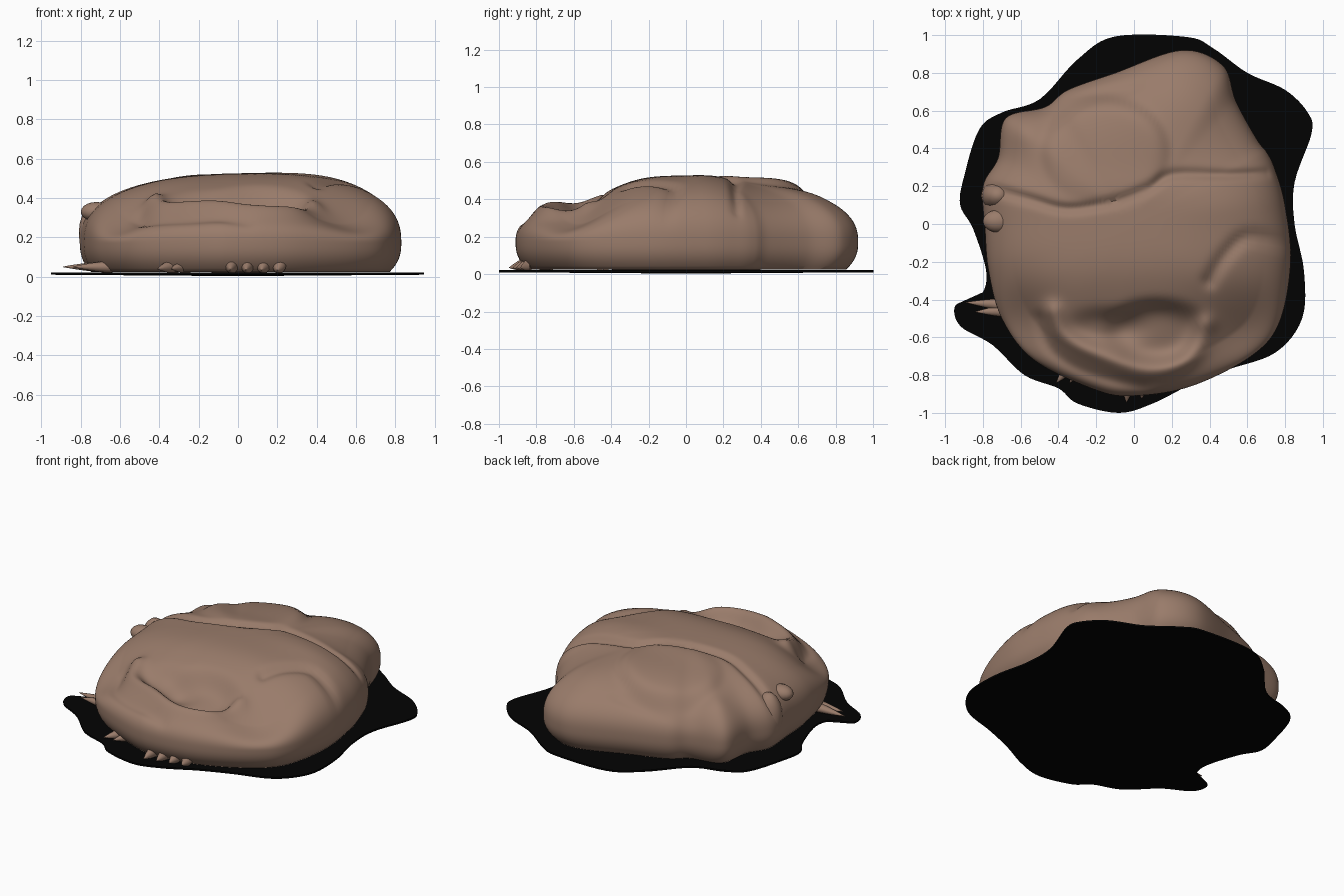
import bpy, bmesh, math
from mathutils import Vector

if "Cube" in bpy.data.objects:
    bpy.data.objects.remove(bpy.data.objects["Cube"])


def material(name, rgb):
    m = bpy.data.materials.new(name)
    m.diffuse_color = (*rgb, 1)
    m.use_nodes = True
    m.node_tree.nodes["Principled BSDF"].inputs["Base Color"].default_value = m.diffuse_color
    return m


BROWN = material("brown hide", (0.32, 0.20, 0.145))
BLACK = material("black mat", (0.0008, 0.0008, 0.0008))


def spline(pts, n, closed=True):
    """Smooth curve through 2D points, n samples per span."""
    out, k = [], len(pts)
    P = [Vector(p) for p in pts]
    for i in range(k if closed else k - 1):
        a, b, c, d = (P[(i + j - 1) % k] if closed else P[max(0, min(k - 1, i + j - 1))] for j in range(4))
        for s in range(n):
            t = s / n
            out.append(0.5 * (2 * b + (c - a) * t + (2 * a - 5 * b + 4 * c - d) * t * t
                              + (3 * b - a - 3 * c + d) * t ** 3))
    return out if closed else out + [P[-1]]


def rings_object(name, rings, top, bottom, mat):
    """Loft closed rings and cap both ends with fans."""
    bm = bmesh.new()
    vs = [[bm.verts.new(p) for p in r] for r in rings]
    n = len(vs[0])
    for r0, r1 in zip(vs, vs[1:]):
        for i in range(n):
            j = (i + 1) % n
            bm.faces.new((r0[i], r1[i], r1[j], r0[j]))
    for ring, tip in ((vs[0], top), (vs[-1], bottom)):
        c = bm.verts.new(tip)
        for i in range(n):
            bm.faces.new((ring[i], ring[(i + 1) % n], c))
    bmesh.ops.recalc_face_normals(bm, faces=bm.faces)
    me = bpy.data.meshes.new(name)
    bm.to_mesh(me)
    bm.free()
    me.materials.append(mat)
    ob = bpy.data.objects.new(name, me)
    bpy.context.collection.objects.link(ob)
    bpy.ops.object.select_all(action='DESELECT')
    ob.select_set(True)
    bpy.context.view_layer.objects.active = ob
    bpy.ops.object.shade_smooth_by_angle(angle=math.radians(50))
    return ob


# ---- Relief on the body's top: round bumps and long folds
def bump(x, y, cx, cy, rx, ry, amp, p=2):
    d = math.hypot((x - cx) / rx, (y - cy) / ry)
    return amp * math.exp(-d ** p)


def fold(x, y, pts, w, amp):
    q, best = Vector((x, y)), 9
    for a, b in zip(pts, pts[1:]):
        ab = b - a
        t = max(0, min(1, (q - a).dot(ab) / ab.length_squared))
        best = min(best, (q - a - t * ab).length)
    return amp * math.exp(-(best / w) ** 2)


def path(*pts):
    return spline(pts, 4, closed=False)


LONG_CREASE = path((-.8, .2), (-.55, .13), (-.35, .08), (-.1, .12), (.08, .19), (.2, .26), (.5, .26), (.7, .27))
SHOULDER = path((.4, -.3), (.48, -.17), (.6, -.07), (.8, -.1))
CURL = path((-.43, -.47), (-.37, -.59), (-.2, -.69), (.08, -.78), (.28, -.72), (.37, -.54))
CURL_GROOVE = path((-.5, -.5), (-.44, -.67), (-.25, -.79), (.05, -.87))
BACK_FOLD = path((-.5, .6), (-.3, .68), (0, .72))


def relief(x, y):
    z = fold(x, y, LONG_CREASE, .028, -.025)
    z += fold(x, y, SHOULDER, .04, -.025)
    z += fold(x, y, CURL, .055, .05)
    z += fold(x, y, CURL_GROOVE, .035, -.02)
    z += fold(x, y, BACK_FOLD, .03, -.012)
    z += bump(x, y, -.15, .38, .32, .28, .035 + .13 * (y - .38), 12)  # haunch
    z += bump(x, y, .0, .75, 1.3, .52, -.03, 8)         # lower rear part
    z += bump(x, y, .1, -.66, 1.1, .33, -.085, 3)       # front slope
    z += bump(x, y, .12, -.57, .25, .15, -.09, 5)       # hollow
    z += bump(x, y, -.15, -.55, .18, .09, -.05, 3)
    z += bump(x, y, -.64, -.58, .2, .25, -.09)          # low front corners
    z += bump(x, y, .6, -.62, .23, .25, -.08)
    z += bump(x, y, .5, .1, .3, .12, .015)
    z += bump(x, y, .3, .68, .2, .18, .012)
    z += bump(x, y, -.58, .5, .1, .1, .02)
    return z


# ---- Curled sleeping body
OUTLINE = [(.25, .92), (.47, .84), (.54, .65), (.65, .45), (.71, .37), (.75, .28), (.80, .1), (.83, -.2),
           (.77, -.52), (.62, -.7), (.3, -.86), (0, -.91), (-.2, -.88), (-.53, -.72), (-.7, -.5), (-.77, -.25),
           (-.79, -.02), (-.8, .2), (-.72, .35), (-.68, .56), (-.47, .62), (-.35, .71), (-.1, .80)]
edge = spline(OUTLINE, 9)
MID = .17
rings = []
N = 70
for k in range(1, N + 1):
    phi = math.pi / 2 * (1 - k / N)
    s, f = math.cos(phi) ** .8, max(0, math.sin(phi)) ** .8
    ring = []
    for p in edge:
        x, y = p * s
        crown = .525 + .02 * x
        ring.append((x, y, MID + (crown - MID) * f + relief(x, y) * min(1, f * 1.5)))
    rings.append(ring)
for k in range(1, 9):
    t = k / 8
    s = 1 - .07 * t ** 2.5
    rings.append([(p.x * s, p.y * s, MID - .145 * t) for p in edge])
rings_object("curled_body", rings, (0, 0, .525 + relief(0, 0)), (0, 0, .022), BROWN)

# ---- Flat black mat beneath
MAT = [(-.1, .993), (.28, .99), (.42, .93), (.6, .8), (.8, .71), (.92, .59), (.94, .48), (.85, .22), (.85, 0),
       (.9, -.25), (.89, -.5), (.75, -.68), (.5, -.77), (.3, -.85), (.1, -.95), (-.08, -1), (-.3, -.95),
       (-.4, -.87), (-.58, -.8), (-.75, -.64), (-.92, -.54), (-.945, -.43), (-.83, -.4), (-.78, -.27),
       (-.85, -.03), (-.92, .1), (-.9, .25), (-.82, .5), (-.7, .59), (-.5, .66), (-.3, .87)]
m = spline(MAT, 6)
rings_object("ground_mat", [[(p.x, p.y, .021) for p in m], [(p.x, p.y, .01) for p in m]],
             (0, 0, .021), (0, 0, .003), BLACK)


# ---- Small claws
def claw(name, a, b, w, h):
    """Flattened lump running from a to b, narrowing to a tip."""
    a, b = Vector(a), Vector(b)
    d = b - a
    side = Vector((-d.y, d.x, 0)).normalized()
    rs = []
    for k in range(9):
        t = k / 8
        r = 1 - .95 * t ** 1.6
        rs.append([a + d * t + side * w * r * math.cos(u) + Vector((0, 0, h * r * math.sin(u)))
                   for u in (i * math.pi / 6 for i in range(12))])
    rings_object(name, rs, a, b, BROWN)


for i in range(4):
    x = -.04 + i * .08
    claw("front_claw", (x + .01, -.83, .06), (x, -.945 + .02 * i, .035), .036, .042)
for i in range(2):
    claw("side_claw", (-.64, -.43 - .03 * i, .05), (-.89 + .05 * i, -.415 - .05 * i, .05), .035, .03)
    claw("corner_claw", (-.31 + .06 * i, -.72, .06), (-.41 + .07 * i, -.84, .04), .04, .04)


# ---- Soft ellipsoids half sunk in the body
def lump(name, c, r):
    rs = [[(c[0] + r[0] * math.sin(v) * math.cos(u), c[1] + r[1] * math.sin(v) * math.sin(u),
            c[2] + r[2] * math.cos(v)) for u in (i * math.pi / 10 for i in range(20))]
          for v in (j * math.pi / 10 for j in range(1, 10))]
    rings_object(name, rs, (c[0], c[1], c[2] + r[2]), (c[0], c[1], c[2] - r[2]), BROWN)


lump("side_knob", (-.72, .015, .33), (.08, .06, .05))
lump("side_fold", (-.72, .15, .22), (.09, .08, .16))
